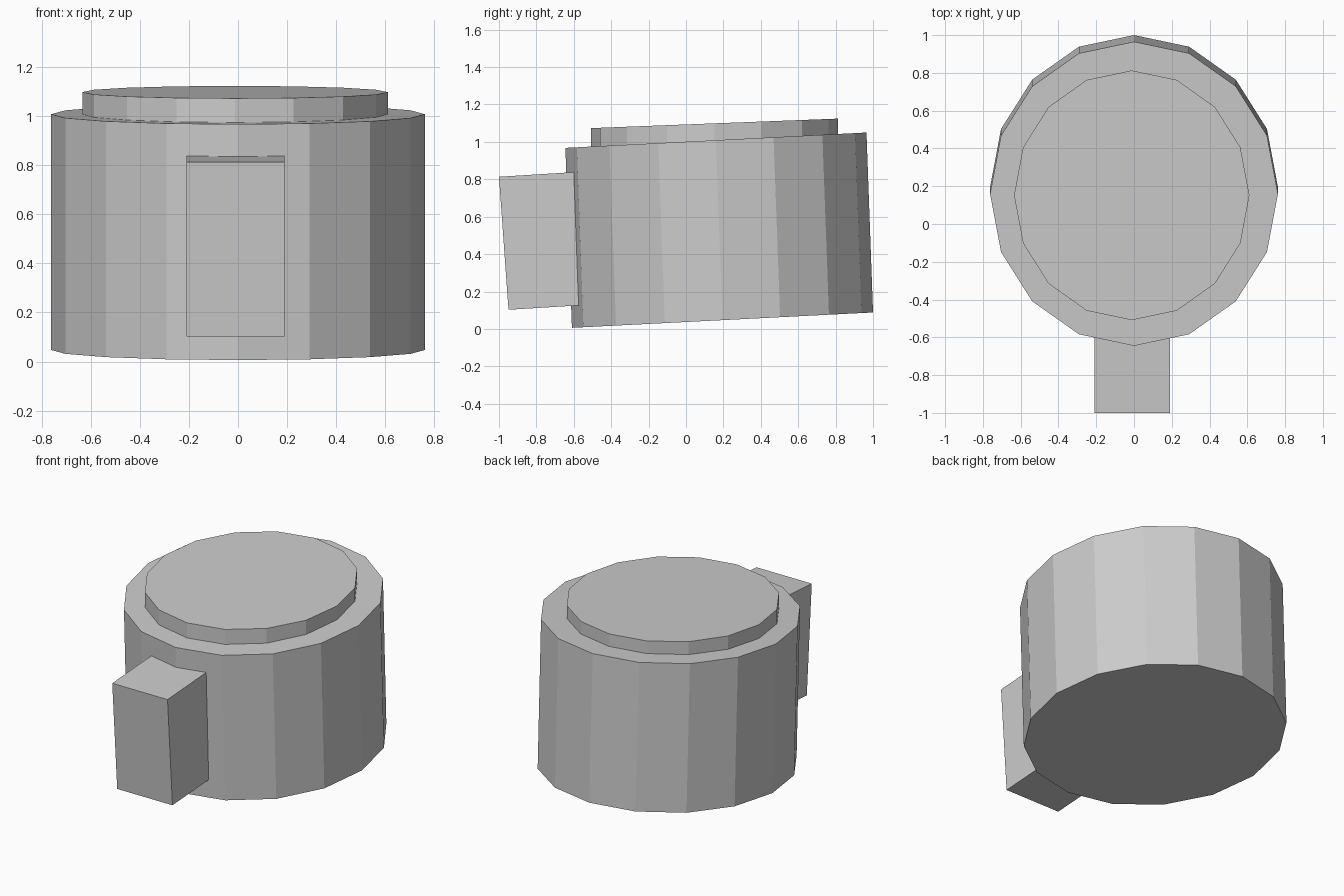
import bpy, bmesh
from math import pi
from mathutils import Matrix

cube = bpy.data.objects.get("Cube")
if cube:
    bpy.data.objects.remove(cube, do_unlink=True)

grey = bpy.data.materials.new("plain_grey")
grey.use_nodes = True
grey.diffuse_color = (0.6, 0.6, 0.6, 1)
grey.node_tree.nodes["Principled BSDF"].inputs["Base Color"].default_value = grey.diffuse_color


def leaning(base, half_x, half_y, rise, lean, height):
    """Matrix from a unit solid to one whose base rises along y and whose sides lean."""
    return Matrix(((half_x, 0, 0, base[0]),
                   (0, half_y, lean, base[1]),
                   (0, half_y * rise, height, base[2]),
                   (0, 0, 0, 1)))


def prism(name, sides, turn, radius, shape):
    bm = bmesh.new()
    place = shape @ Matrix.Translation((0, 0, 0.5)) @ Matrix.Rotation(turn, 4, "Z")
    bmesh.ops.create_cone(bm, cap_ends=True, segments=sides, radius1=radius,
                          radius2=radius, depth=1, matrix=place)
    bmesh.ops.recalc_face_normals(bm, faces=bm.faces)
    mesh = bpy.data.meshes.new(name)
    bm.to_mesh(mesh)
    bm.free()
    mesh.materials.append(grey)
    obj = bpy.data.objects.new(name, mesh)
    bpy.context.collection.objects.link(obj)
    return obj


# Round faceted body, slightly tilted towards the front
prism("body", 16, 0, 1, leaning((0, 0.195, 0.047), 0.762, 0.805, 0.051, -0.035, 0.962))

# Thin lid resting on the body
prism("lid", 16, 0, 1, leaning((-0.012, 0.152, 0.96), 0.623, 0.661, 0.0385, 0, 0.139))

# Upright block on the front, running into the body
prism("front_block", 4, pi / 4, 2 ** 0.5,
      leaning((-0.01, -0.699, 0.118), 0.2, 0.25, 0.062, -0.051, 0.711))
